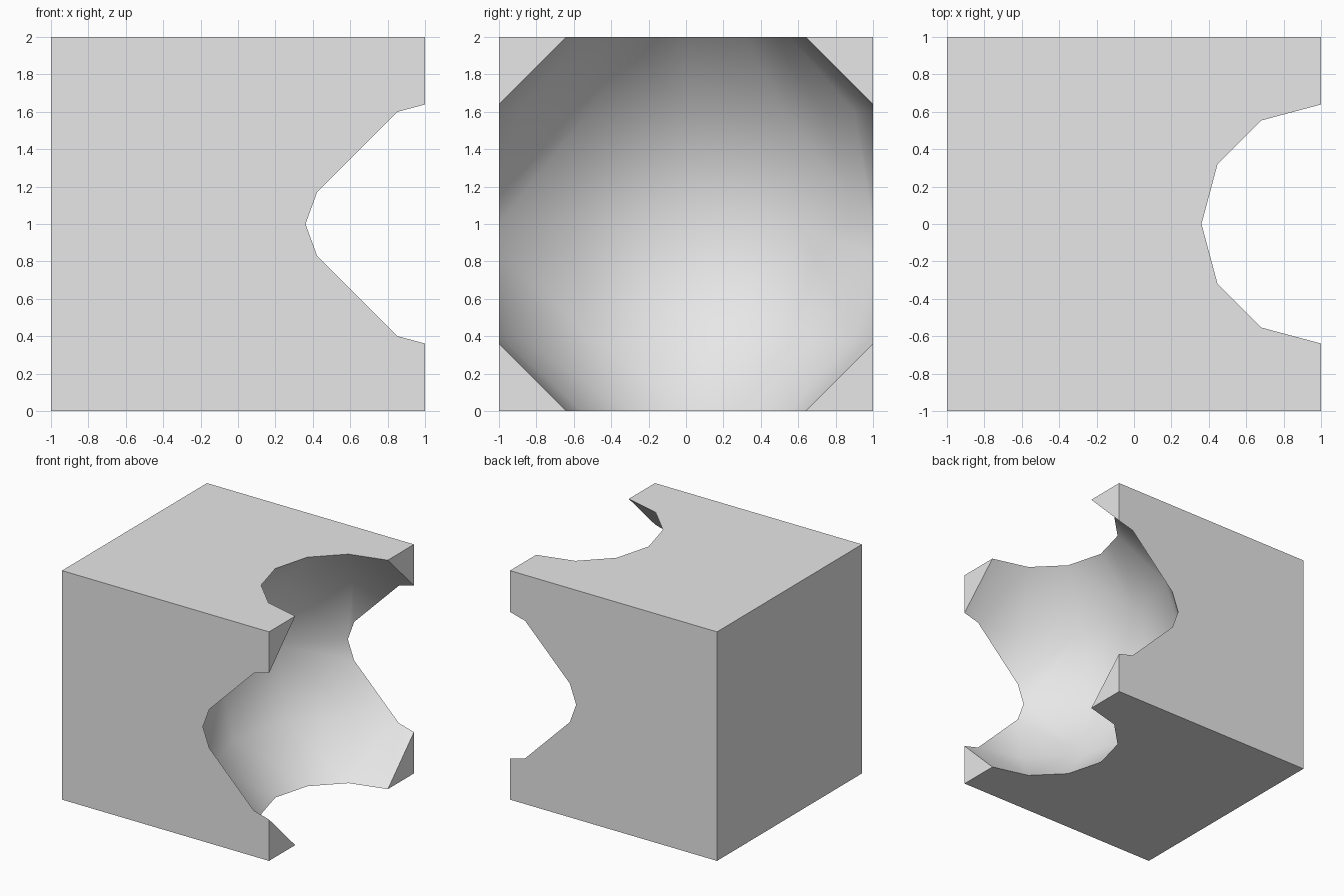
import bpy
import math

default = bpy.data.objects.get("Cube")
if default:
    bpy.data.objects.remove(default, do_unlink=True)

# Plain light grey for the whole block
grey = bpy.data.materials.new("light_grey")
grey.use_nodes = True
colour = (0.8, 0.8, 0.8, 1.0)
grey.diffuse_color = colour
grey.node_tree.nodes["Principled BSDF"].inputs["Base Color"].default_value = colour

# Solid block
bpy.ops.mesh.primitive_cube_add(size=2, location=(0, 0, 1))
block = bpy.context.object
block.name = "hollowed_block"
block.data.materials.append(grey)

# Low-poly ball centred on the +x face, used to scoop out the hollow
bpy.ops.mesh.primitive_uv_sphere_add(segments=12, ring_count=6, radius=1.2,
                                     location=(1, 0, 1))
scoop = bpy.context.object
scoop.name = "scoop_cutter"
scoop.hide_render = True
scoop.data.materials.append(grey)

# Cut the hollow
cut = block.modifiers.new("Scoop", 'BOOLEAN')
cut.operation = 'DIFFERENCE'
cut.solver = 'EXACT'
cut.object = scoop
bpy.ops.object.select_all(action='DESELECT')
block.select_set(True)
bpy.context.view_layer.objects.active = block
bpy.ops.object.modifier_apply(modifier=cut.name)
bpy.data.objects.remove(scoop, do_unlink=True)

# Smooth hollow, crisp block edges
bpy.ops.object.shade_smooth_by_angle(angle=math.radians(40))
